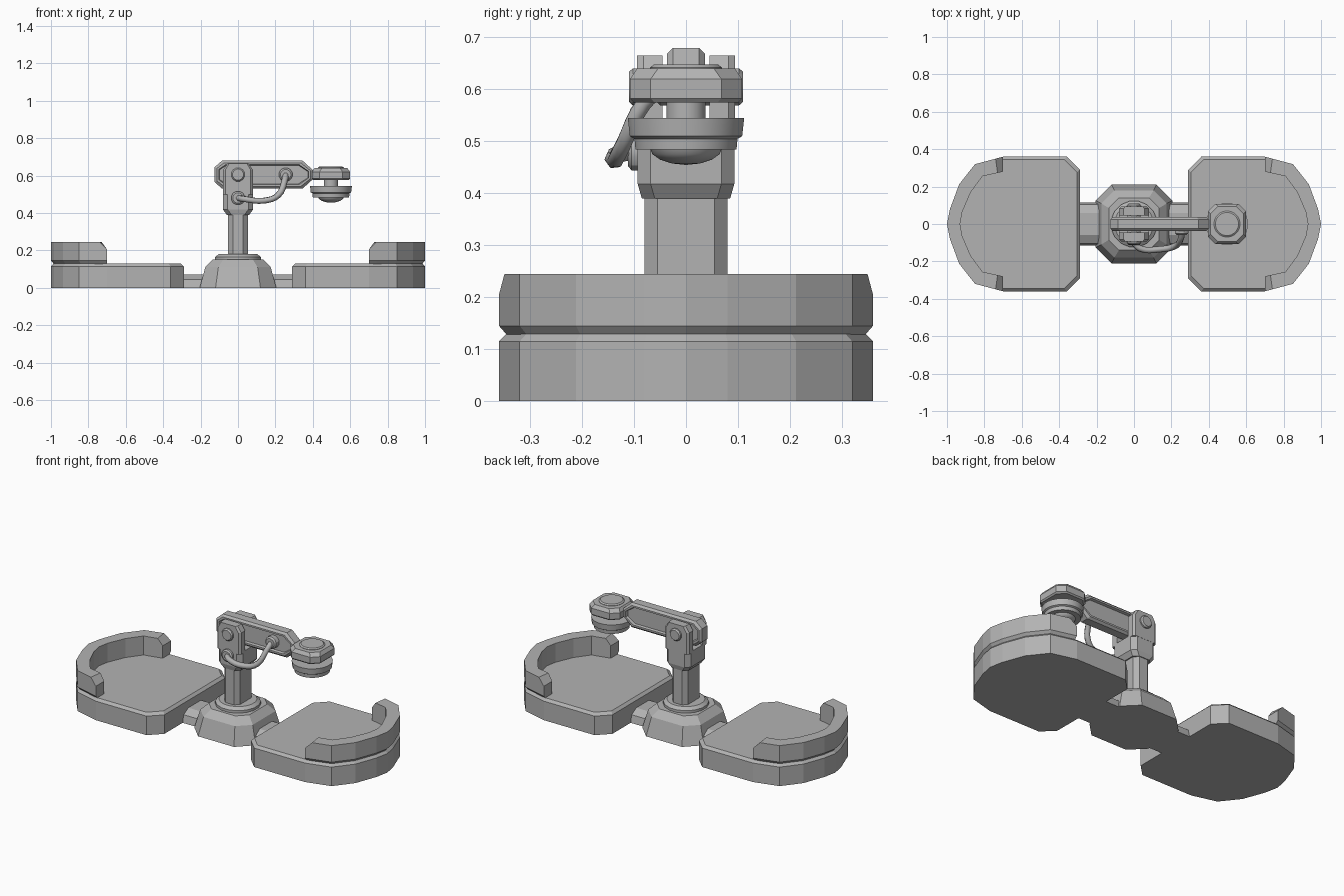
import bpy
import bmesh
import math
from mathutils import Vector

if "Cube" in bpy.data.objects:
    bpy.data.objects.remove(bpy.data.objects["Cube"])

grey = bpy.data.materials.new("plain grey")
grey.use_nodes = True
grey.diffuse_color = (0.45, 0.45, 0.45, 1)
grey.node_tree.nodes["Principled BSDF"].inputs["Base Color"].default_value = (0.45, 0.45, 0.45, 1)


def finish(name, bm, smooth=None):
    bmesh.ops.recalc_face_normals(bm, faces=bm.faces)
    me = bpy.data.meshes.new(name)
    bm.to_mesh(me)
    bm.free()
    me.materials.append(grey)
    ob = bpy.data.objects.new(name, me)
    bpy.context.collection.objects.link(ob)
    if smooth:
        bpy.ops.object.select_all(action='DESELECT')
        ob.select_set(True)
        bpy.context.view_layer.objects.active = ob
        bpy.ops.object.shade_smooth_by_angle(angle=math.radians(smooth))
    return ob


def loft(rings):
    """Bridge equal-length rings of 3D points and cap both ends."""
    bm = bmesh.new()
    loops = [[bm.verts.new(p) for p in ring] for ring in rings]
    n = len(loops[0])
    for a, b in zip(loops, loops[1:]):
        for i in range(n):
            j = (i + 1) % n
            bm.faces.new((a[i], a[j], b[j], b[i]))
    bm.faces.new(loops[0][::-1])
    bm.faces.new(loops[-1])
    return bm


def cut_rect(hx, hy, c, z, cx=0):
    """Rectangle with chamfered corners at height z."""
    q = [(hx, -hy + c), (hx, hy - c), (hx - c, hy), (c - hx, hy),
         (-hx, hy - c), (-hx, c - hy), (c - hx, -hy), (hx - c, -hy)]
    return [(x + cx, y, z) for x, y in q]


def lathe(name, profile, origin=(0, 0, 0), axis='Z', n=24, smooth=30):
    """Turn a (radius, height) profile around an axis."""
    rings = []
    for r, h in profile:
        ring = []
        for i in range(n):
            a = math.tau * (i + 0.5) / n
            p = (r * math.cos(a), r * math.sin(a), h)
            if axis == 'Y':
                p = (p[0], h, p[1])
            ring.append(Vector(p) + Vector(origin))
        rings.append(ring)
    return finish(name, loft(rings), smooth)


def mirrored(half):
    """Extend a half outline ending on y = 0 across that axis."""
    return half + [(x, -y) for x, y in reversed(half[:-1])]


outer = mirrored([(0.70, 0.36), (0.85, 0.32), (0.935, 0.212), (0.984, 0.08), (1.0, 0)])
inner = mirrored([(0.70, 0.28), (0.81, 0.255), (0.873, 0.17), (0.918, 0.065), (0.93, 0)])
pad = outer + [(0.36, -0.36), (0.29, -0.29), (0.29, 0.29), (0.36, 0.36)]


def shrink(pts, d, z, cx=0.645, hx=0.355, hy=0.36):
    return [(cx + (x - cx) * (1 - d / hx), y * (1 - d / hy), z) for x, y in pts]


for side, s in (("left", 1), ("right", -1)):
    def flip(ring):
        return [(s * x, y, z) for x, y, z in ring]

    # Floor pad with bevelled upper rim
    finish(side + "_pad", loft([flip(shrink(pad, d, z))
           for d, z in ((0, 0), (0, 0.115), (0.015, 0.13))]))

    # Curved rail: one cross-section per outline point, low chamfer at each tip
    sections = []
    for i, ((ox, oy), (ix, iy)) in enumerate(zip(outer, inner)):
        (bx, by, _), = shrink([(ox, oy)], 0.015, 0)
        bx = max(bx, 0.70)
        top = 0.205 if i in (0, len(outer) - 1) else 0.245
        sections.append([(bx, by, 0.128), (ox, oy, 0.145), (ox, oy, top),
                         (ix, iy, top), (ix, iy, 0.128)])
        # Second section sets the upper end of the tip chamfer
        j = 1 if i == 0 else -2 if i == len(outer) - 2 else None
        if j is not None:
            k = 0 if j == 1 else len(outer) - 1
            t = 0.04 / 0.15
            o = Vector(outer[k]).lerp(Vector(outer[1 if k == 0 else k - 1]), t)
            n = Vector(inner[k]).lerp(Vector(inner[1 if k == 0 else k - 1]), t)
            sections.append([(o.x, o.y * 0.96, 0.128), (o.x, o.y, 0.145), (o.x, o.y, 0.245),
                             (n.x, n.y, 0.245), (n.x, n.y, 0.128)])
    finish(side + "_rail", loft([flip(r) for r in sections]))

    # Low bridge joining the pad to the base
    hump = [(-0.115, 0), (-0.105, 0.045), (-0.06, 0.07), (0.06, 0.07), (0.105, 0.045), (0.115, 0)]
    finish(side + "_bridge", loft([[(s * x, y, z) for y, z in hump] for x in (0.1, 0.31)]))

# Base and collar
finish("base", loft([cut_rect(0.205, 0.21, 0.085, 0), cut_rect(0.175, 0.18, 0.07, 0.11),
                     cut_rect(0.135, 0.14, 0.055, 0.15)]))
lathe("collar", [(0.125, 0.14), (0.125, 0.165), (0.105, 0.18), (0.09, 0.18)], n=16)

# Post and fork block
finish("post", loft([cut_rect(0.053, 0.08, 0.025, z) for z in (0.15, 0.42)]))
finish("fork_block", loft([cut_rect(0.06, 0.085, 0.025, 0.39), cut_rect(0.08, 0.093, 0.025, 0.418),
                           cut_rect(0.08, 0.093, 0.025, 0.51)]))

# Fork cheeks with pivot caps
cheek = [(-0.08, 0.5), (0.08, 0.5), (0.08, 0.63), (0.055, 0.665), (-0.055, 0.665), (-0.08, 0.63)]
for name, s in (("front", -1), ("back", 1)):
    finish(name + "_cheek", loft([[(x * k, s * y, z) for x, z in cheek]
           for y, k in ((0.045, 1), (0.082, 1), (0.094, 0.85))]))
    lathe(name + "_pivot_cap", [(0.037, 0.03 * s), (0.037, 0.102 * s), (0.03, 0.11 * s)],
          (0, 0, 0.605), 'Y', 12)

# Arm: bevelled bar with a sunken panel on each side
bar = [(-0.125, 0.565), (-0.085, 0.53), (0.345, 0.53), (0.40, 0.58),
       (0.40, 0.63), (0.345, 0.68), (-0.085, 0.68), (-0.125, 0.645)]


def bar_ring(y, d):
    return [(0.1375 + (x - 0.1375) * (1 - d / 0.26), y, 0.605 + (z - 0.605) * (1 - d / 0.075))
            for x, z in bar]


finish("arm", loft([bar_ring(y, d) for y, d in (
    (-0.022, 0.026), (-0.037, 0.022), (-0.037, 0.012), (-0.025, 0),
    (0.025, 0), (0.037, 0.012), (0.037, 0.022), (0.022, 0.026))]))

# Tool mount at the arm tip
tip = 0.497
finish("mount_plate", loft([cut_rect(h, h + 0.006, 0.04, z, tip) for h, z in (
    (0.095, 0.575), (0.102, 0.583), (0.102, 0.62), (0.088, 0.64))]))
lathe("mount_cap", [(0.07, 0.62), (0.07, 0.642), (0.062, 0.648)], (tip, 0, 0))
lathe("mount_stem", [(0.038, 0.53), (0.038, 0.59)], (tip, 0, 0), n=16)
lathe("tool_disc", [(0.098, 0.484), (0.1, 0.505), (0.109, 0.51), (0.113, 0.545)], (tip, 0, 0))
lathe("tool_dome", [(0.07 * math.sin(a), 0.487 - 0.032 * math.cos(a))
                    for a in (0.05, 0.4, 0.8, 1.2, 1.57)], (tip, 0, 0), smooth=40)

# Cable sockets and the bent cable between them
lathe("lower_socket", [(0.037, -0.08), (0.037, -0.105), (0.028, -0.112)], (0, 0, 0.48), 'Y', 12)
lathe("upper_socket", [(0.037, -0.02), (0.037, -0.05), (0.028, -0.058)], (0.255, 0, 0.605), 'Y', 12)
path = [(0, -0.1, 0.48), (0.03, -0.13, 0.475), (0.14, -0.135, 0.466),
        (0.215, -0.12, 0.495), (0.25, -0.08, 0.575), (0.255, -0.045, 0.605)]
curve = bpy.data.curves.new("cable", 'CURVE')
curve.dimensions = '3D'
curve.bevel_depth = 0.017
curve.bevel_resolution = 1
curve.resolution_u = 4
curve.use_fill_caps = True
spline = curve.splines.new('BEZIER')
spline.bezier_points.add(len(path) - 1)
for bp, p in zip(spline.bezier_points, path):
    bp.co = p
    bp.handle_left_type = bp.handle_right_type = 'AUTO'
curve.materials.append(grey)
bpy.context.collection.objects.link(bpy.data.objects.new("cable", curve))
